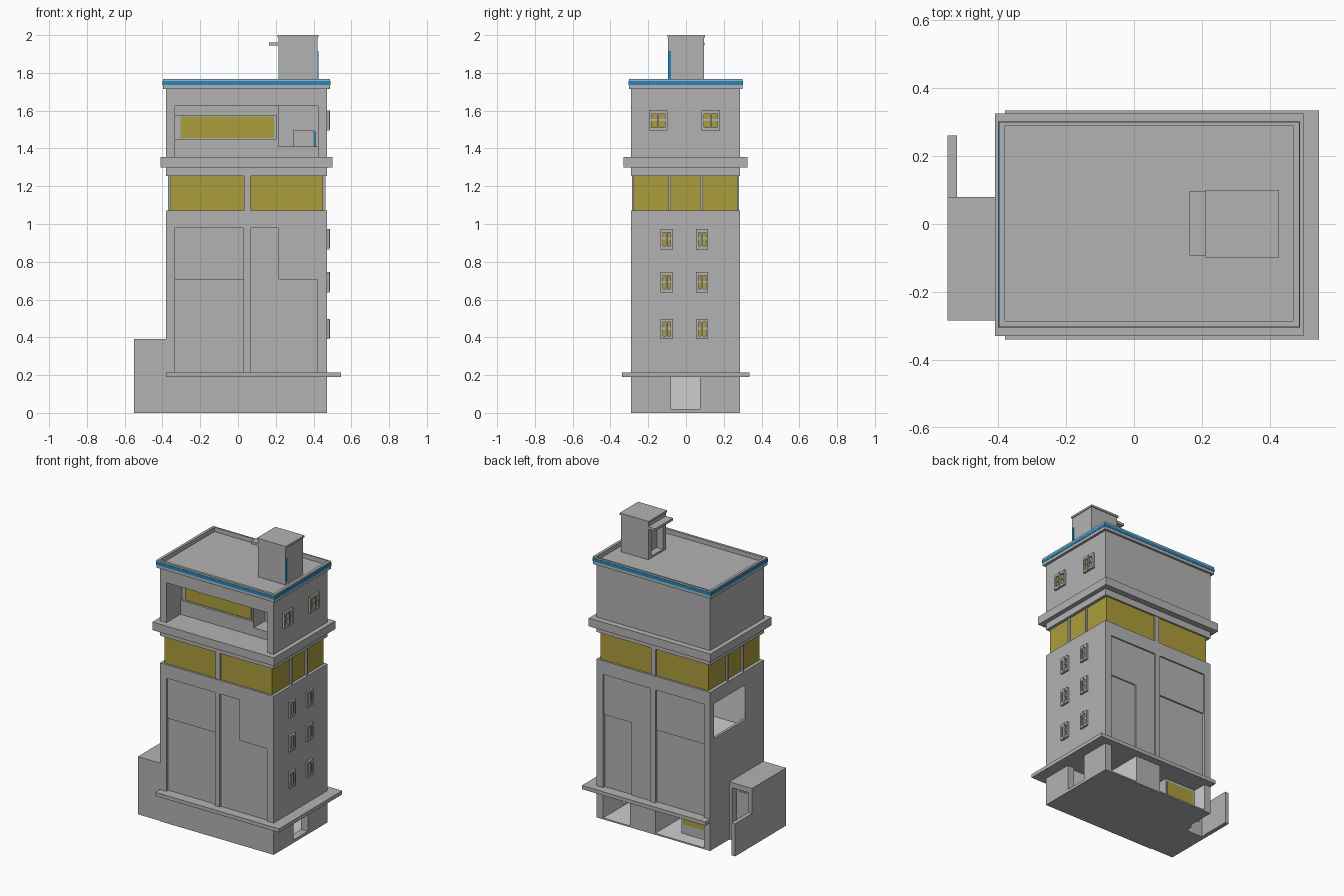
import bpy
import bmesh
from mathutils import Vector

cube = bpy.data.objects.get("Cube")
if cube:
    bpy.data.objects.remove(cube, do_unlink=True)


def material(name, rgb):
    m = bpy.data.materials.new(name)
    m.use_nodes = True
    m.diffuse_color = (*rgb, 1)
    m.node_tree.nodes["Principled BSDF"].inputs["Base Color"].default_value = (*rgb, 1)
    return m


GREY = material("concrete grey", (0.45, 0.45, 0.45))
PALE = material("pale interior", (0.62, 0.62, 0.62))
YELLOW = material("yellow glass", (0.41, 0.34, 0.042))
BLUE = material("blue trim", (0.01, 0.26, 0.55))


def box(name, x, y, z, mat=GREY):
    """Box from (low, high) ranges on each axis."""
    bm = bmesh.new()
    bmesh.ops.create_cube(bm, size=1)
    for v in bm.verts:
        v.co = Vector([(r[0] + r[1]) / 2 + c * (r[1] - r[0]) for r, c in zip((x, y, z), v.co)])
    mesh = bpy.data.meshes.new(name)
    bm.to_mesh(mesh)
    bm.free()
    mesh.materials.append(mat)
    ob = bpy.data.objects.new(name, mesh)
    bpy.context.collection.objects.link(ob)
    return ob


def cut(target, x, y, z, mat=GREY):
    """Carve a box out of target; the carved faces take the given material."""
    tool = box("cutter", x, y, z, mat)
    tool.hide_render = True
    mod = target.modifiers.new("cut", "BOOLEAN")
    mod.operation = "DIFFERENCE"
    mod.solver = "EXACT"
    mod.material_mode = "TRANSFER"
    mod.object = tool
    bpy.context.view_layer.objects.active = target
    bpy.ops.object.modifier_apply(modifier=mod.name)
    bpy.data.objects.remove(tool, do_unlink=True)


X, Y = (-0.38, 0.47), (-0.29, 0.285)
LEFT_BAY, RIGHT_BAY = (-0.333, 0.03), (0.066, 0.42)

# Main shaft
shaft = box("tower_shaft", X, Y, (0, 1.072))

# Front wall panels
cut(shaft, LEFT_BAY, (-0.4, -0.28), (0.6, 0.98))
cut(shaft, LEFT_BAY, (-0.4, -0.27), (0.2, 0.705))
cut(shaft, (0.066, 0.215), (-0.4, -0.277), (0.2, 0.98))
cut(shaft, (0.2, 0.42), (-0.4, -0.277), (0.2, 0.705))

# Back wall panels
cut(shaft, LEFT_BAY, (0.275, 0.4), (0.6, 0.98))
cut(shaft, LEFT_BAY, (0.265, 0.4), (0.2, 0.705))
cut(shaft, RIGHT_BAY, (0.275, 0.4), (0.2, 0.98))
cut(shaft, (0.215, 0.42), (0.267, 0.4), (0.2, 0.705))

# Open ground floor at the back and the side doorway
cut(shaft, LEFT_BAY, (-0.1, 0.4), (0.01, 0.2), PALE)
cut(shaft, (0.22, 0.42), (-0.1, 0.4), (0.01, 0.2), PALE)
cut(shaft, (0.4, 0.6), (-0.08, 0.075), (0.02, 0.2))
box("shop_counter", (-0.335, -0.1), (-0.1, 0.19), (0.005, 0.195))
box("shop_window", (-0.315, -0.11), (0.188, 0.195), (0.075, 0.17), YELLOW)

# Loggia in the side wall, with its low parapet
cut(shaft, (-0.5, -0.1), (-0.09, 0.245), (0.705, 0.98), PALE)
box("loggia_parapet", (-0.38, -0.362), (-0.095, 0.25), (0.7, 0.745))

# Ground floor canopy
box("ground_canopy", (-0.38, 0.545), (-0.34, 0.335), (0.19, 0.215))

# Glazed storey with mullions
box("glazed_band", (-0.357, 0.45), (-0.277, 0.272), (1.06, 1.265), YELLOW)
for y in ((-0.285, -0.27), (0.265, 0.28)):
    box("band_mullion", (0.032, 0.066), y, (1.06, 1.265))
for x in ((-0.37, -0.35), (0.445, 0.462)):
    for y in (-0.086, 0.082):
        box("band_mullion", x, (y - 0.007, y + 0.007), (1.06, 1.265))
box("band_lintel", X, Y, (1.255, 1.31))

# Cornice and upper storey
box("cornice", (-0.41, 0.5), (-0.33, 0.325), (1.3, 1.355))
upper = box("upper_storey", X, Y, (1.33, 1.72))
cut(upper, (-0.333, 0.423), (-0.4, -0.14), (1.35, 1.625))
cut(upper, (-0.333, 0.205), (-0.2, -0.125), (1.45, 1.575))
cut(upper, (0.215, 0.423), (-0.2, -0.02), (1.41, 1.625))
box("balcony_window", (-0.305, 0.19), (-0.132, -0.123), (1.455, 1.57), YELLOW)
box("balcony_box", (0.29, 0.4), (-0.06, -0.01), (1.4, 1.495))
box("balcony_door_edge", (0.4, 0.409), (-0.06, -0.01), (1.405, 1.49), BLUE)

# Roof slab with sunken deck and blue stripe
slab = box("roof_parapet", (-0.398, 0.487), (-0.303, 0.3), (1.715, 1.767))
cut(slab, (-0.38, 0.468), (-0.286, 0.29), (1.737, 1.9))
for y in ((-0.305, -0.3), (0.297, 0.302)):
    box("roof_stripe", (-0.4, 0.489), y, (1.735, 1.756), BLUE)
for x in ((-0.4, -0.395), (0.484, 0.489)):
    box("roof_stripe", x, (-0.305, 0.302), (1.735, 1.756), BLUE)

# Rooftop stair house
stair = box("stair_house", (0.215, 0.422), (-0.094, 0.094), (1.73, 1.99))
cut(stair, (0.1, 0.26), (-0.06, 0.06), (1.75, 1.93))
box("stair_house_cap", (0.21, 0.427), (-0.098, 0.1), (1.987, 2.0))
box("stair_house_canopy", (0.163, 0.22), (-0.093, 0.097), (1.945, 1.962))
box("stair_house_stripe", (0.42, 0.425), (-0.095, -0.079), (1.76, 1.915), BLUE)


def side_window(y, z, w, h):
    """Framed cross window standing proud of the +x wall."""
    half_w, half_h, bar = w / 2, h / 2, 0.012
    box("window_pane", (0.465, 0.473), (y - half_w, y + half_w), (z - half_h, z + half_h), YELLOW)
    for s in (-1, 1):
        edge_y, edge_z = y + s * (half_w - bar / 2), z + s * (half_h - bar / 2)
        box("window_jamb", (0.465, 0.484), (edge_y - bar / 2, edge_y + bar / 2), (z - half_h, z + half_h))
        box("window_rail", (0.465, 0.484), (y - half_w, y + half_w), (edge_z - bar, edge_z + bar / 2))
    box("window_mullion", (0.465, 0.488), (y - 0.005, y + 0.005), (z - half_h, z + half_h))
    box("window_crossbar", (0.465, 0.48), (y - half_w, y + half_w), (z - 0.005, z + 0.005))


for z in (0.447, 0.694, 0.923):
    for y in (-0.102, 0.085):
        side_window(y, z, 0.064, 0.102)
for y in (-0.147, 0.131):
    side_window(y, 1.55, 0.097, 0.1)

# Side annex with a recessed door and a low wing wall
annex = box("annex", (-0.55, -0.375), (-0.285, 0.08), (0, 0.39))
cut(annex, (-0.525, -0.4), (0.03, 0.2), (-0.1, 0.355))
box("annex_door", (-0.505, -0.42), (0.02, 0.036), (0.1, 0.32))
box("wing_wall", (-0.55, -0.522), (0.07, 0.26), (0, 0.22))
